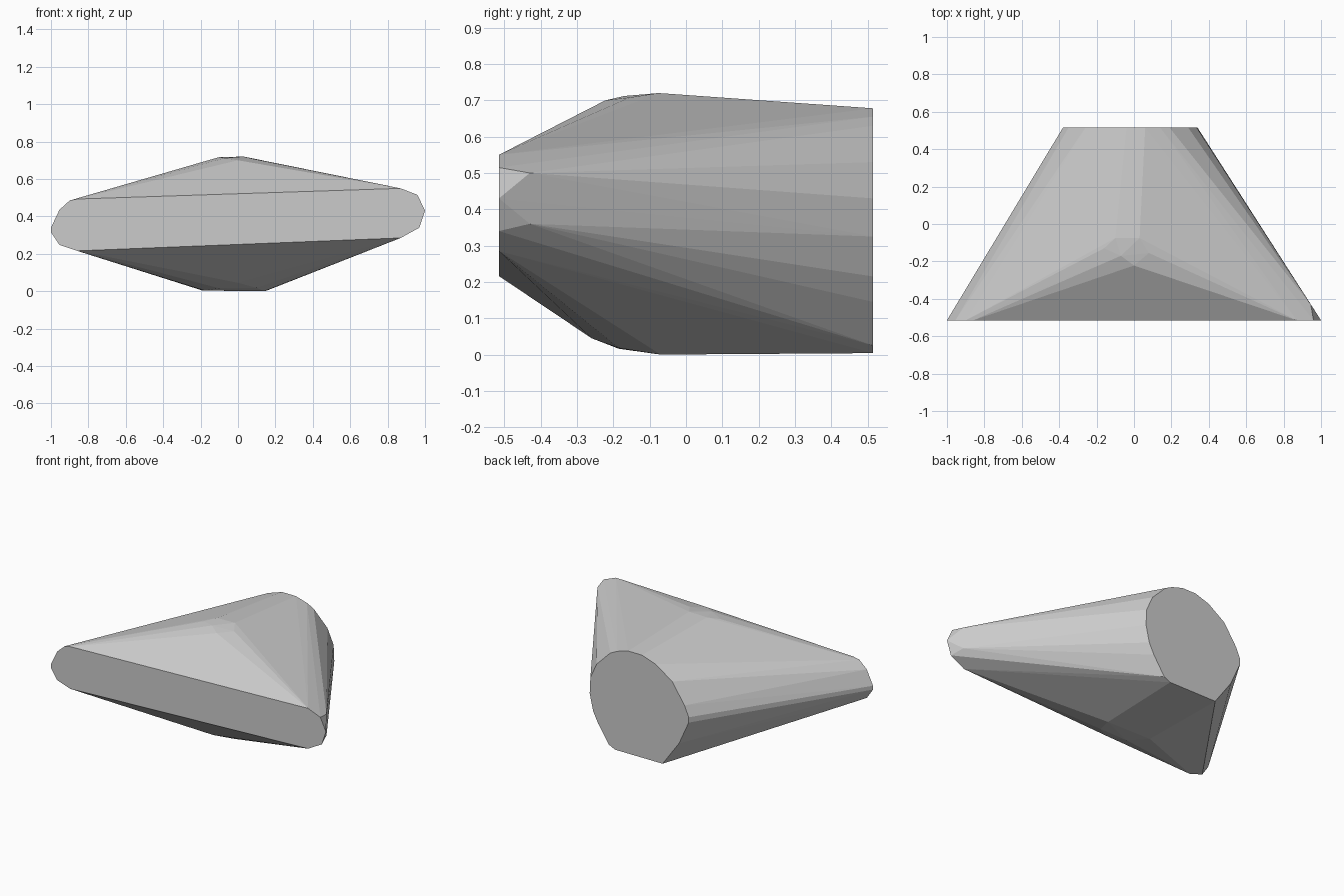
import bpy, bmesh

# Wide, thin front face outline (x, z)
front = [(-1, 0.34), (-0.955, 0.435), (-0.90, 0.485), (-0.86, 0.493), (0.87, 0.55), (0.96, 0.515),
         (1, 0.43), (0.97, 0.34), (0.87, 0.285), (-0.86, 0.216), (-0.955, 0.248), (-1, 0.315)]
# Rounded back face with a flat bottom (x, z)
back = [(-0.19, 0.004), (0.155, 0.004), (0.2, 0.025), (0.28, 0.145), (0.315, 0.215),
        (0.34, 0.325), (0.335, 0.43), (0.29, 0.53), (0.19, 0.63), (0.14, 0.655), (0.06, 0.678),
        (-0.04, 0.678), (-0.14, 0.645), (-0.26, 0.563), (-0.35, 0.43), (-0.38, 0.36),
        (-0.38, 0.325), (-0.31, 0.17)]
# Blunt crown, worn underside and chipped right end (x, y, z)
crown = [(0, -0.222, 0.70), (-0.07, -0.17, 0.712), (0.08, -0.155, 0.708),
         (-0.16, -0.13, 0.70), (-0.1, -0.075, 0.717), (0.03, -0.075, 0.72)]
underside = [(0, -0.26, 0.045), (-0.1, -0.185, 0.016), (0.1, -0.185, 0.018),
             (-0.18, -0.07, 0.004), (0.14, -0.07, 0.0)]
right_end = [(0.945, -0.43, 0.5), (0.945, -0.43, 0.36)]

points = [(x, -0.515, z) for x, z in front] + [(x, 0.515, z) for x, z in back]
points += crown + underside + right_end

# Faceted body wrapped around the profiles
bm = bmesh.new()
for p in points:
    bm.verts.new(p)
bmesh.ops.convex_hull(bm, input=bm.verts)
bmesh.ops.delete(bm, geom=[v for v in bm.verts if not v.link_faces], context='VERTS')
bmesh.ops.dissolve_limit(bm, angle_limit=0.01, verts=bm.verts, edges=bm.edges)
bmesh.ops.recalc_face_normals(bm, faces=bm.faces)
mesh = bpy.data.meshes.new("faceted_body")
bm.to_mesh(mesh)
bm.free()
bpy.context.collection.objects.link(bpy.data.objects.new("faceted_body", mesh))
